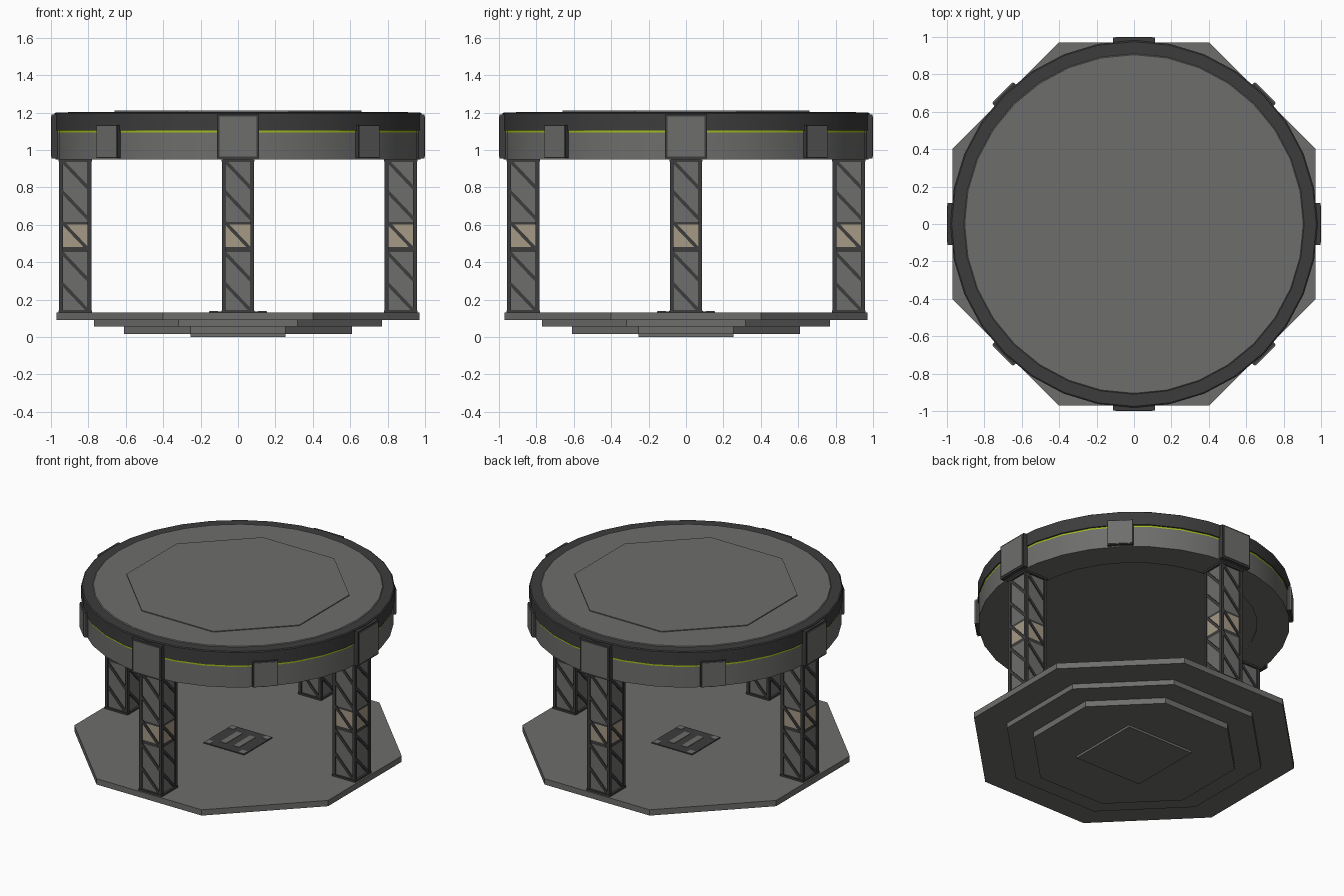
import bpy, bmesh, math
from mathutils import Matrix, Vector

if "Cube" in bpy.data.objects:
    bpy.data.objects.remove(bpy.data.objects["Cube"])


def material(name, rgb):
    m = bpy.data.materials.new(name)
    m.diffuse_color = (*rgb, 1)
    m.use_nodes = True
    m.node_tree.nodes["Principled BSDF"].inputs["Base Color"].default_value = m.diffuse_color
    return m


GREY = material("mid grey metal", (0.155, 0.155, 0.15))
DARK = material("dark grey metal", (0.046, 0.046, 0.046))
TAN = material("tan band", (0.38, 0.32, 0.235))
GREEN = material("green glow line", (0.36, 0.50, 0.012))
MATS = [GREY, DARK, TAN, GREEN]


def finish(name, bm):
    bmesh.ops.recalc_face_normals(bm, faces=bm.faces[:])
    mesh = bpy.data.meshes.new(name)
    bm.to_mesh(mesh)
    bm.free()
    for m in MATS:
        mesh.materials.append(m)
    ob = bpy.data.objects.new(name, mesh)
    bpy.context.collection.objects.link(ob)
    return ob


def add_box(bm, lo, hi, mat, matrix=None):
    """Box between two corners, optionally moved by a matrix."""
    lo, hi = Vector(lo), Vector(hi)
    mtx = Matrix.Translation((lo + hi) / 2) @ Matrix.Diagonal((*(hi - lo), 1))
    if matrix:
        mtx = matrix @ mtx
    verts = bmesh.ops.create_cube(bm, size=1, matrix=mtx)["verts"]
    for f in {f for v in verts for f in v.link_faces}:
        f.material_index = MATS.index(mat)


def lathe(name, profile, mats, sides):
    """Spin an (r, z) profile that starts and ends on the axis."""
    bm = bmesh.new()
    rings = []
    for r, z in profile:
        n = sides if r > 0 else 1
        rings.append([bm.verts.new((r * math.cos(math.tau * i / n),
                                    r * math.sin(math.tau * i / n), z)) for i in range(n)])
    for a, b, m in zip(rings, rings[1:], mats):
        for i in range(sides):
            j = (i + 1) % sides
            if len(a) == 1:
                quad = (a[0], b[j], b[i])
            elif len(b) == 1:
                quad = (a[i], a[j], b[0])
            else:
                quad = (a[i], a[j], b[j], b[i])
            bm.faces.new(quad).material_index = MATS.index(m)
    ob = finish(name, bm)
    bpy.ops.object.select_all(action="DESELECT")
    ob.select_set(True)
    bpy.context.view_layer.objects.active = ob
    bpy.ops.object.shade_smooth_by_angle(angle=math.radians(30))
    return ob


def octagon(name, half, z0, z1, mat):
    """Regular octagonal slab with its flats facing the axes."""
    bm = bmesh.new()
    r = half / math.cos(math.pi / 8)
    pts = [(r * math.cos(math.pi / 8 + i * math.pi / 4),
            r * math.sin(math.pi / 8 + i * math.pi / 4)) for i in range(8)]
    low = [bm.verts.new((x, y, z0)) for x, y in pts]
    top = [bm.verts.new((x, y, z1)) for x, y in pts]
    bm.faces.new(low)
    bm.faces.new(top)
    for i in range(8):
        j = (i + 1) % 8
        bm.faces.new((low[i], low[j], top[j], top[i]))
    for f in bm.faces:
        f.material_index = MATS.index(mat)
    return finish(name, bm)


# Stepped octagonal base
octagon("base_floor", 0.97, 0.09, 0.13, GREY)
octagon("base_middle_step", 0.77, 0.055, 0.09, GREY)
octagon("base_lower_step", 0.61, 0.015, 0.055, GREY)
bm = bmesh.new()
add_box(bm, (-0.255, -0.255, 0), (0.255, 0.255, 0.015), GREY)
finish("base_foot_plate", bm)

# Floor hatch: dark plate with bars and corner pieces
bm = bmesh.new()
add_box(bm, (-0.155, -0.155, 0.128), (0.155, 0.155, 0.136), DARK)
for x in (-0.05, 0.05):
    add_box(bm, (x - 0.022, -0.09, 0.134), (x + 0.022, 0.09, 0.139), GREY)
for x in (-0.13, 0.13):
    for y in (-0.13, 0.13):
        add_box(bm, (x - 0.022, y - 0.022, 0.134), (x + 0.022, y + 0.022, 0.138), GREY)
finish("floor_hatch", bm)

# Round deck: grey lower band, green line, dark upper rim
lathe("deck",
      [(0, 0.96), (0.77, 0.96), (0.77, 0.95), (0.975, 0.95), (0.975, 1.092),
       (0.975, 1.103), (0.982, 1.105), (0.982, 1.195), (0.975, 1.2), (0.91, 1.2),
       (0.905, 1.204), (0, 1.204)],
      [GREY, GREY, GREY, GREY, GREEN, DARK, DARK, DARK, DARK, GREY, GREY], 32)
octagon("deck_top_panel", 0.66, 1.2, 1.21, GREY)

# Truss columns and deck brackets, repeated around the axis
Z0, Z1, BAYS = 0.13, 0.95, 5
H = 0.086
for k, side in enumerate(("front", "right", "back", "left")):
    turn = Matrix.Rotation(k * math.pi / 2, 4, "Z")
    place = turn @ Matrix.Translation((0, -0.87, 0))

    # Core with tan band
    bm = bmesh.new()
    c = 0.076
    for a, b, mat in ((Z0, 0.455, GREY), (0.455, 0.48, DARK), (0.48, 0.6, TAN),
                      (0.6, 0.615, DARK), (0.615, Z1, GREY)):
        add_box(bm, (-c, -c, a), (c, c, b), mat, place)
    finish(side + "_column_core", bm)

    # Corner posts, end caps and diagonal braces
    bm = bmesh.new()
    for sx in (-1, 1):
        for sy in (-1, 1):
            px, py = sx * (H - 0.01), sy * (H - 0.01)
            add_box(bm, (px - 0.01, py - 0.01, Z0), (px + 0.01, py + 0.01, Z1), DARK, place)
    for z in (Z0, Z1 - 0.012):
        add_box(bm, (-H - 0.003, -H - 0.003, z), (H + 0.003, H + 0.003, z + 0.012), DARK, place)
    step = (Z1 - Z0) / BAYS
    run = 2 * H - 0.03
    length = math.hypot(run, step - 0.015) / 2
    tilt = math.atan2(step - 0.015, run)
    for face in range(4):
        for i in range(BAYS):
            m = (place @ Matrix.Rotation(face * math.pi / 2, 4, "Z")
                 @ Matrix.Translation((0, -c, Z0 + (i + 0.5) * step))
                 @ Matrix.Rotation(tilt, 4, "Y"))
            add_box(bm, (-length, -0.007, -0.009), (length, 0.004, 0.009), DARK, m)
    finish(side + "_column_truss", bm)

    # Large bracket above the column: dark frame with grey cover plate
    bm = bmesh.new()
    add_box(bm, (-0.113, -0.996, 0.953), (0.113, -0.93, 1.19), DARK, turn)
    add_box(bm, (-0.1, -1.0, 0.966), (0.1, -0.994, 1.178), GREY, turn)
    finish(side + "_large_bracket", bm)

    # Small bracket on the diagonal
    diag = turn @ Matrix.Rotation(math.pi / 4, 4, "Z")
    bm = bmesh.new()
    add_box(bm, (-0.08, -0.99, 0.958), (0.08, -0.93, 1.132), DARK, diag)
    add_box(bm, (-0.075, -0.995, 0.963), (0.075, -0.988, 1.127), GREY, diag)
    finish(side + "_small_bracket", bm)
